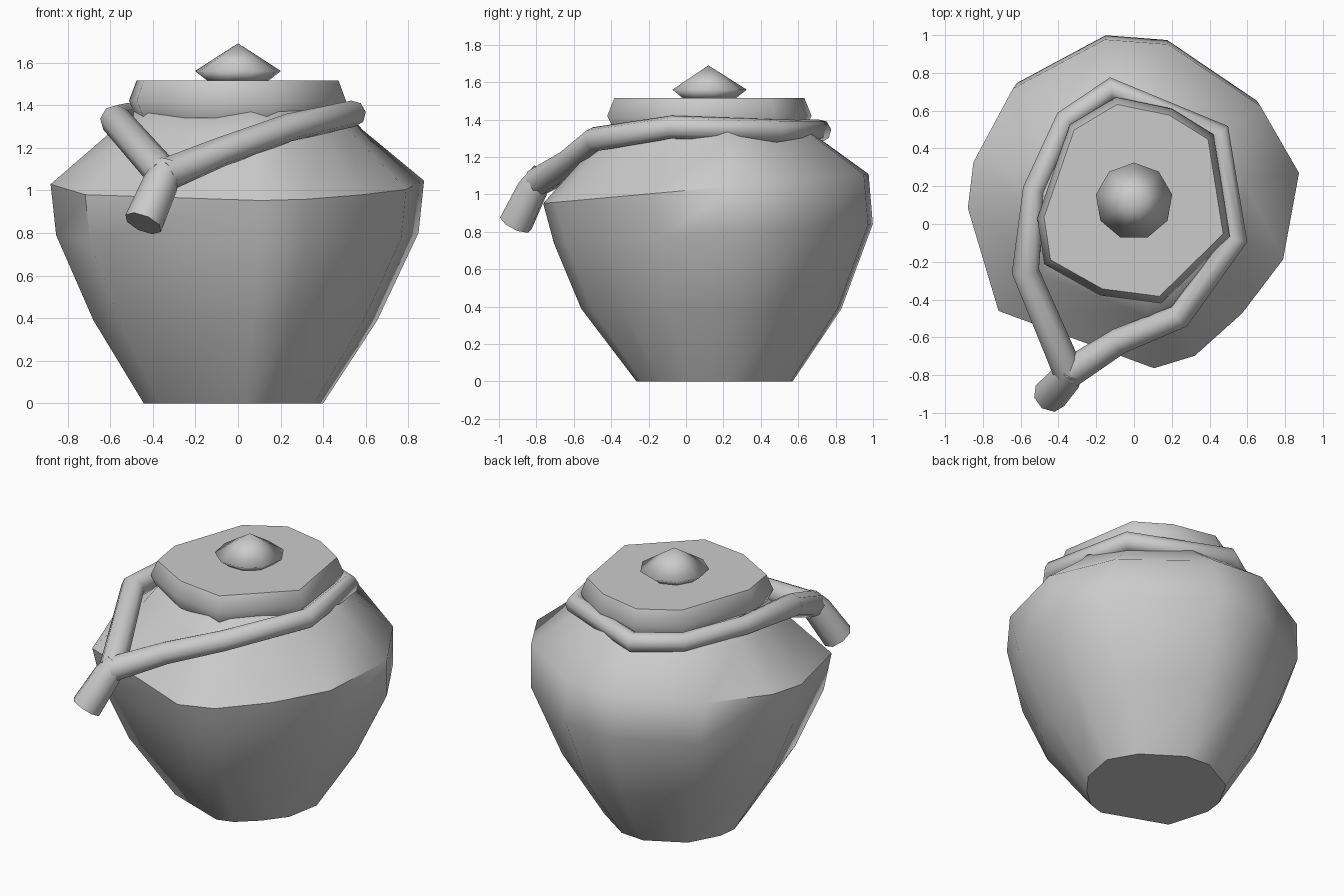
import bpy, bmesh
from math import radians, cos, sin

cube = bpy.data.objects.get("Cube")
if cube:
    bpy.data.objects.remove(cube, do_unlink=True)

grey = bpy.data.materials.new("clay grey")
grey.use_nodes = True
grey.diffuse_color = (0.6, 0.6, 0.6, 1)
grey.node_tree.nodes["Principled BSDF"].inputs["Base Color"].default_value = (0.6, 0.6, 0.6, 1)


def finish(obj, angle):
    """Give the part its material and smooth shading."""
    obj.data.materials.clear()
    obj.data.materials.append(grey)
    bpy.ops.object.select_all(action="DESELECT")
    obj.select_set(True)
    bpy.context.view_layer.objects.active = obj
    bpy.ops.object.shade_smooth_by_angle(angle=radians(angle))


def loft(name, outline, rings, angle, tip=None):
    """Stack scaled copies of a polar outline; rings are (x scale, y scale, z, x, y, tilt)."""
    bm = bmesh.new()
    loops = []
    for sx, sy, z, cx, cy, tilt in rings:
        loop = []
        for a, r in outline:
            x, y = sx * r * cos(radians(a)), sy * r * sin(radians(a))
            loop.append(bm.verts.new((cx + x, cy + y, z + tilt * y)))
        loops.append(loop)
    n = len(outline)
    for low, high in zip(loops, loops[1:]):
        for i in range(n):
            j = (i + 1) % n
            bm.faces.new((low[i], low[j], high[j], high[i]))
    bm.faces.new(loops[0][::-1])
    if tip:
        top = bm.verts.new(tip)
        for i in range(n):
            bm.faces.new((loops[-1][i], loops[-1][(i + 1) % n], top))
    else:
        bm.faces.new(loops[-1])
    bmesh.ops.recalc_face_normals(bm, faces=bm.faces)
    mesh = bpy.data.meshes.new(name)
    bm.to_mesh(mesh)
    bm.free()
    obj = bpy.data.objects.new(name, mesh)
    bpy.context.collection.objects.link(obj)
    finish(obj, angle)


def tube(name, points):
    """Sweep a round section along points given as (x, y, z, radius)."""
    curve = bpy.data.curves.new(name, "CURVE")
    curve.dimensions = "3D"
    curve.bevel_depth = 1
    curve.bevel_resolution = 2
    curve.use_fill_caps = True
    spline = curve.splines.new("POLY")
    spline.points.add(len(points) - 1)
    for p, (x, y, z, r) in zip(spline.points, points):
        p.co = (x, y, z, 1)
        p.radius = r
    obj = bpy.data.objects.new(name, curve)
    bpy.context.collection.objects.link(obj)
    bpy.ops.object.select_all(action="DESELECT")
    obj.select_set(True)
    bpy.context.view_layer.objects.active = obj
    bpy.ops.object.convert(target="MESH")
    finish(bpy.context.object, 60)


# Pot body: uneven faceted outline, swelling to the shoulder and closing up to the lid
body_outline = [(-83, .87), (-68, .86), (-45, .81), (-20, .84), (11, .89), (38, .85),
                (78, .87), (100, .89), (136, .89), (165, .88), (181, .88), (218, .91)]
loft("pot_body", body_outline, [
    (.48, .48, 0, -.02, .15, 0),
    (.76, .8, .39, -.01, .13, 0),
    (.97, .98, .79, 0, .14, .06),
    (1, 1, 1.03, 0, .1, .09),
    (.67, .69, 1.28, 0, .11, .03),
    (.58, .58, 1.375, 0, .12, 0)], 52)

# Lid: flat top, steep rim, slightly drawn in where it meets the neck
lid_outline = [(-75, .56), (-20, .54), (40, .55), (68, .53), (100, .56),
               (130, .53), (190, .52), (215, .58), (250, .53)]
loft("lid", lid_outline, [
    (.93, .93, 1.34, 0, .12, 0),
    (1, 1, 1.42, 0, .12, 0),
    (.93, .93, 1.515, 0, .12, 0)], 60)

# Knob: squat diamond
loft("lid_knob", [(i * 40 + 10, .205) for i in range(9)], [
    (.65, .65, 1.505, 0, .12, 0),
    (1, 1, 1.56, 0, .12, 0)], 180, tip=(0, .12, 1.69))

# Rope loop around the neck, meeting at the knot
knot = (-.345, -.79, 1.07)
tube("rope_loop", [
    (*knot, .08), (-.575, -.25, 1.33, .073), (-.53, .18, 1.35, .06), (-.36, .55, 1.34, .06),
    (-.12, .715, 1.34, .062), (.45, .48, 1.34, .062), (.54, -.08, 1.36, .062),
    (.24, -.49, 1.295, .066), (-.08, -.62, 1.18, .07), (*knot, .08)])

# Loose end hanging from the knot
tube("rope_end", [(-.33, -.765, 1.11, .07), (-.365, -.82, 1.03, .085), (-.445, -.91, .845, .093)])
